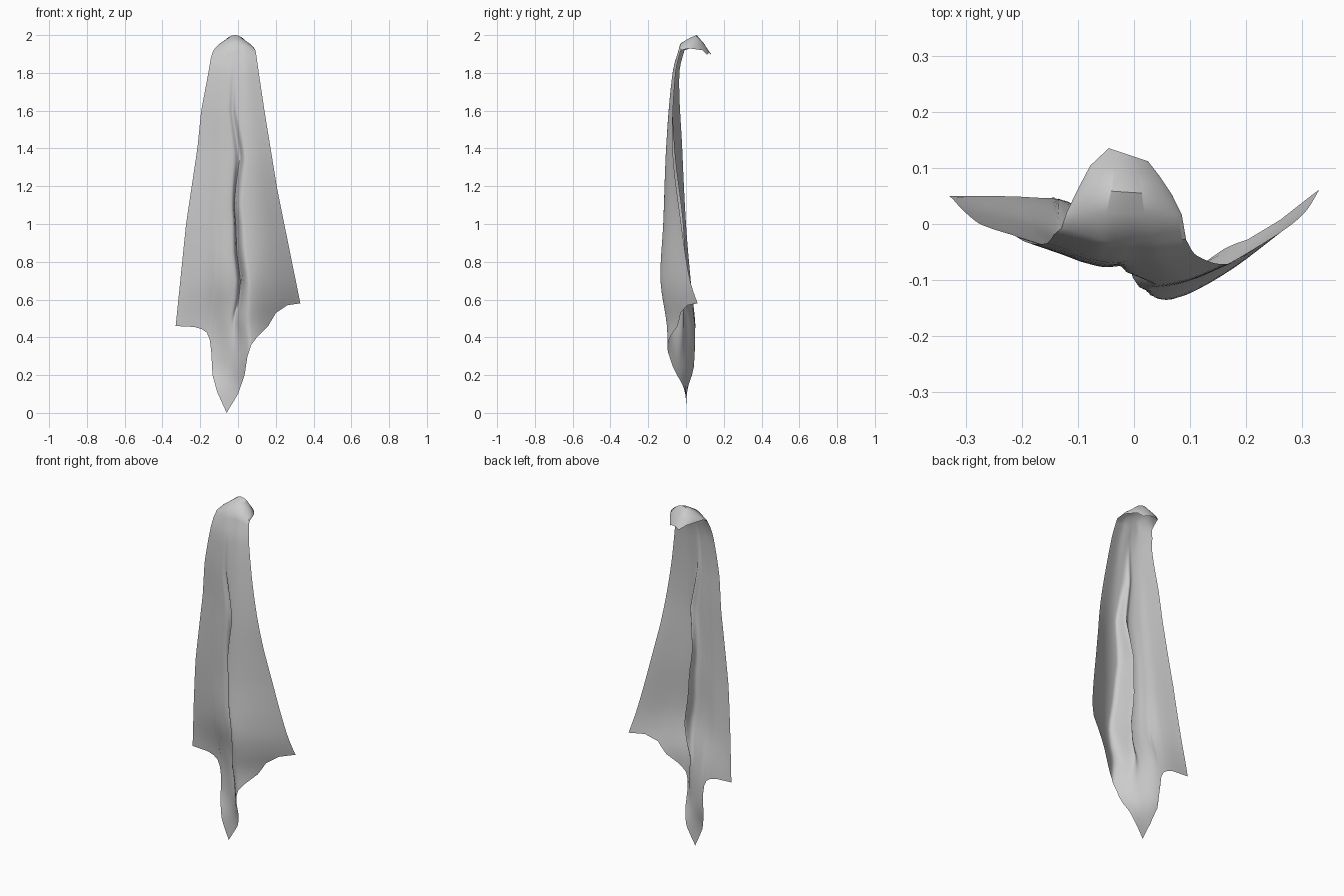
import bpy
import bmesh
import math

default_cube = bpy.data.objects.get("Cube")
if default_cube:
    bpy.data.objects.remove(default_cube, do_unlink=True)


def curve(keys, values, position):
    """Smooth Hermite interpolation through unevenly spaced keys."""
    last = len(keys) - 1
    position = min(max(position, keys[0]), keys[last])
    index = 0
    while index < last - 1 and position > keys[index + 1]:
        index += 1

    def tangent(i):
        before, after = max(i - 1, 0), min(i + 1, last)
        return (values[after] - values[before]) / (keys[after] - keys[before])

    span = keys[index + 1] - keys[index]
    t = (position - keys[index]) / span
    ease = t * t * (3 - 2 * t)
    start_pull = t * (1 - t) ** 2 * span * tangent(index)
    end_pull = t * t * (t - 1) * span * tangent(index + 1)
    return (values[index] * (1 - ease) + values[index + 1] * ease
            + start_pull + end_pull)


def straight(points, position):
    """Linear interpolation through (key, value) pairs."""
    for (key_a, value_a), (key_b, value_b) in zip(points, points[1:]):
        if position <= key_b:
            t = max(0, (position - key_a) / (key_b - key_a))
            return value_a + (value_b - value_a) * t
    return points[-1][1]


def bump(value, centre, width):
    return math.exp(-((value - centre) / width) ** 2)


# Side outlines of the cloth: height, x
right_side = [(0.46, -.33), (1, -.275), (1.4, -.215), (1.6, -.195),
              (1.8, -.157), (1.9, -.14), (1.96, -.11)]
left_side = [(0.58, .33), (1, .245), (1.2, .205), (1.6, .14),
             (1.8, .11), (1.94, .09)]

# Hem with a pointed tail: x, height
hem = [(-.33, .46), (-.23, .455), (-.19, .443), (-.165, .425), (-.15, .39),
       (-.142, .33), (-.135, .2), (-.11, .11), (-.06, 0), (0, .1), (.035, .2),
       (.05, .3), (.07, .36), (.1, .4), (.16, .46), (.2, .53), (.26, .57),
       (.33, .58)]

# Drape depth: one row per height, across the width, with a deep central pleat
across = [-.33, -.2, -.12, -.045, -.005, .03, .07, .18, .33]
drape = {
    0: [0, 0, 0, 0, 0, 0, 0, 0, 0],
    .12: [.01, .01, .008, 0, -.005, -.015, -.02, -.02, 0],
    .25: [.05, .05, .038, 0, -.03, -.06, -.09, -.04, .08],
    .46: [.05, .047, .03, -.01, -.02, -.08, -.1, -.03, .095],
    .7: [.025, 0, -.035, -.056, -.005, -.115, -.133, -.085, .022],
    1: [0, -.025, -.05, -.063, -.015, -.105, -.12, -.095, -.025],
    1.4: [-.02, -.045, -.065, -.075, -.06, -.095, -.105, -.1, -.07],
    1.8: [-.035, -.055, -.065, -.07, -.07, -.07, -.07, -.07, -.055],
    1.95: [0, -.02, -.03, -.03, -.03, -.03, -.03, -.03, -.02],
}
heights = list(drape)

# How far the pleat drifts sideways and its lip overlaps it: height, amount
drift = [(.4, 0), (.5, -.015), (.7, .014), (.85, 0), (1, .003),
         (1.1, -.005), (1.2, .01), (1.35, .035), (1.6, 0)]
overlap = [(.4, 0), (.6, .022), (1.1, .022), (1.35, 0)]

# Hooked top: depth, right x, left x, edge height, crown height
hood = [(.02, -.12, .085, 1.93, 1.985), (.06, -.1, .068, 1.925, 2),
        (.1, -.078, .045, 1.92, 1.955), (.13, -.045, .025, 1.895, 1.905)]


def cloth_point(column, z):
    share = (column + .33) / .66
    x_low, x_high = straight(right_side, z), straight(left_side, z)
    shift = straight(drift, z) * bump(column, 0, .09)
    lip = straight(overlap, z) * bump(column, -.04, .03)
    depths = [curve(across, drape[h], column) for h in heights]
    return (x_low + (x_high - x_low) * share + shift + lip,
            curve(heights, depths, z), z)


# Columns follow the hem points, with extra ones between wide gaps
columns = []
for (a, _), (b, _) in zip(hem, hem[1:]):
    pieces = max(1, round((b - a) / .008))
    columns += [a + (b - a) * i / pieces for i in range(pieces)]
columns.append(hem[-1][0])

# Build the hanging cloth as one sheet
ROWS = 40
bm = bmesh.new()
grid = []
for column in columns:
    share = (column + .33) / .66
    arch = max(0, math.sin(math.pi * share)) ** .75
    bottom = straight(hem, column)
    top = 1.92 + .035 * arch
    line = [cloth_point(column, bottom + (top - bottom) * r / ROWS)
            for r in range(ROWS + 1)]
    for depth, x_low, x_high, edge, crown in hood:
        line.append((x_low + (x_high - x_low) * share,
                     depth * (1.04 - .18 * share),
                     edge + (crown - edge) * arch))
    grid.append([bm.verts.new(p) for p in line])

for line_a, line_b in zip(grid, grid[1:]):
    for r in range(len(line_a) - 1):
        bm.faces.new((line_a[r], line_b[r], line_b[r + 1], line_a[r + 1]))

mesh = bpy.data.meshes.new("hanging_cloth")
bm.to_mesh(mesh)
bm.free()
cloth = bpy.data.objects.new("hanging_cloth", mesh)
bpy.context.collection.objects.link(cloth)

# Plain grey fabric
fabric = bpy.data.materials.new("grey_fabric")
fabric.use_nodes = True
colour = (.6, .6, .6, 1)
fabric.diffuse_color = colour
fabric.node_tree.nodes["Principled BSDF"].inputs["Base Color"].default_value = colour
mesh.materials.append(fabric)

bpy.context.view_layer.objects.active = cloth
cloth.select_set(True)
bpy.ops.object.shade_smooth_by_angle(angle=math.radians(60))
